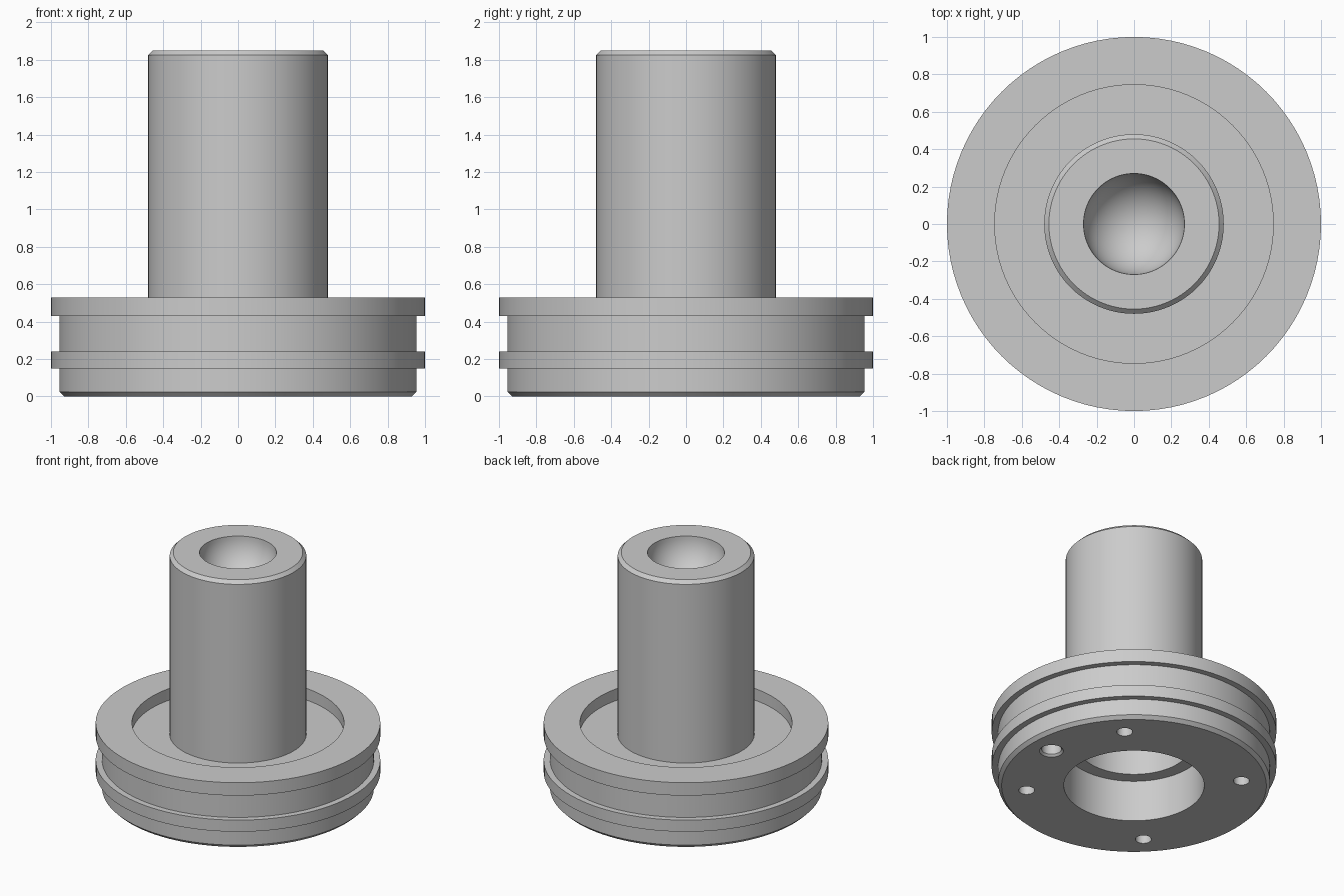
import bpy
import bmesh
from math import sin, cos, pi, radians

cube = bpy.data.objects.get("Cube")
if cube:
    bpy.data.objects.remove(cube, do_unlink=True)

GREY = (0.6, 0.6, 0.6, 1)
metal = bpy.data.materials.new("plain grey")
metal.use_nodes = True
metal.diffuse_color = GREY
metal.node_tree.nodes["Principled BSDF"].inputs["Base Color"].default_value = GREY


def lathe(name, profile, closed=False, steps=96, centre=(0, 0)):
    """Turn a profile of (radius, height) points around a vertical axis."""
    bm = bmesh.new()
    verts = [bm.verts.new((r, 0, z)) for r, z in profile]
    pairs = list(zip(verts, verts[1:]))
    if closed:
        pairs.append((verts[-1], verts[0]))
    edges = [bm.edges.new(p) for p in pairs]
    bmesh.ops.spin(bm, geom=verts + edges, cent=(0, 0, 0), axis=(0, 0, 1),
                   angle=2 * pi, steps=steps, use_merge=True)
    bmesh.ops.remove_doubles(bm, verts=bm.verts, dist=1e-5)
    bmesh.ops.recalc_face_normals(bm, faces=bm.faces)
    mesh = bpy.data.meshes.new(name)
    bm.to_mesh(mesh)
    bm.free()
    mesh.materials.append(metal)
    obj = bpy.data.objects.new(name, mesh)
    obj.location = (*centre, 0)
    bpy.context.collection.objects.link(obj)
    return obj


def select_only(obj):
    bpy.ops.object.select_all(action='DESELECT')
    obj.select_set(True)
    bpy.context.view_layer.objects.active = obj


# Grooved base with a recessed top and a stepped bore
base = lathe("grooved_base", [
    (0.93, 0), (0.955, 0.025), (0.955, 0.15), (1, 0.15), (1, 0.24),
    (0.955, 0.24), (0.955, 0.43), (1, 0.43), (1, 0.53), (0.745, 0.53),
    (0.745, 0.44), (0.395, 0.44), (0.395, 0.32), (0.493, 0.32), (0.493, 0),
], closed=True)

# Hollow shaft with a chamfered rim and a spherical socket on top
SOCKET = 0.27
bowl = [(SOCKET * cos(a), 1.85 - SOCKET * sin(a))
        for a in (i * pi / 32 for i in range(16))]
shaft = lathe("shaft", [
    (0, 1.3), (0.395, 1.3), (0.395, 0.44), (0.48, 0.44), (0.48, 1.825),
    (0.455, 1.85)] + bowl + [(0, 1.85 - SOCKET)])


# Blind holes in the underside: four small, one larger and chamfered
def drill(profile, angle):
    at = (0.757 * cos(radians(angle)), 0.757 * sin(radians(angle)))
    cutter = lathe("hole_cutter", profile, steps=32, centre=at)
    cutter.hide_render = True
    mod = base.modifiers.new("hole", 'BOOLEAN')
    mod.operation = 'DIFFERENCE'
    mod.solver = 'EXACT'
    mod.object = cutter
    select_only(base)
    bpy.ops.object.modifier_apply(modifier=mod.name)
    bpy.data.objects.remove(cutter, do_unlink=True)


for angle in (45, 135, 225, 315):
    drill([(0, -0.05), (0.056, -0.05), (0.056, 0.25), (0, 0.25)], angle)
drill([(0, -0.05), (0.085, -0.05), (0.085, 0), (0.07, 0.015),
       (0.07, 0.25), (0, 0.25)], 0)

# Smooth walls, crisp edges
for obj in (base, shaft):
    select_only(obj)
    bpy.ops.object.shade_smooth_by_angle(angle=radians(30))
